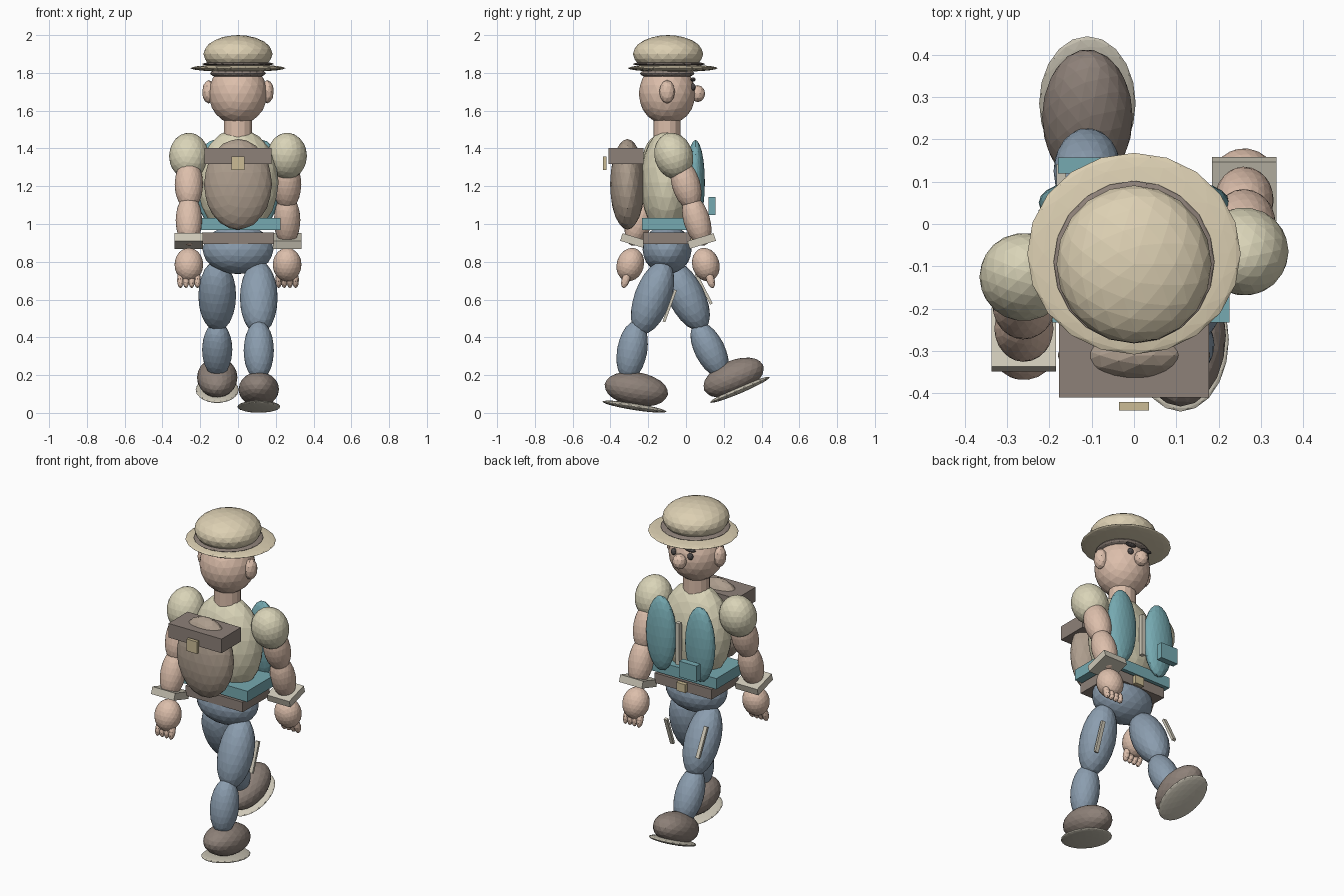
import bpy, math

if "Cube" in bpy.data.objects:
    bpy.data.objects.remove(bpy.data.objects["Cube"])

COLORS = {
    "skin": (0.72, 0.52, 0.41), "shirt": (0.70, 0.66, 0.48), "straw": (0.72, 0.63, 0.45),
    "teal": (0.18, 0.40, 0.44), "denim": (0.26, 0.34, 0.43), "brown": (0.27, 0.22, 0.19),
    "pack": (0.42, 0.34, 0.27), "pale": (0.62, 0.58, 0.48), "brass": (0.60, 0.50, 0.30),
    "dark": (0.08, 0.07, 0.07),
}
MATS = {}
for key, c in COLORS.items():
    MATS[key] = bpy.data.materials.new(key)
    MATS[key].diffuse_color = (*c, 1)


def finish(name, color, tilt, size):
    o = bpy.context.object
    o.name = name
    o.scale = size
    o.rotation_euler[0] = math.radians(tilt)
    o.data.materials.append(MATS[color])
    return o


def ball(name, color, loc, radii, tilt=0, sub=3):
    bpy.ops.mesh.primitive_ico_sphere_add(subdivisions=sub, radius=1, location=loc)
    return finish(name, color, tilt, radii)


def box(name, color, loc, size, tilt=0):
    bpy.ops.mesh.primitive_cube_add(size=1, location=loc)
    return finish(name, color, tilt, size)


def along(origin, tilt, fwd, down):
    """Point in the y-z plane offset in a limb's tilted frame."""
    a = math.radians(tilt)
    return (origin[0] + fwd * math.cos(a) + down * math.sin(a),
            origin[1] + fwd * math.sin(a) - down * math.cos(a))


# Head and face
ball("head", "skin", (0, -0.10, 1.69), (0.155, 0.15, 0.165))
ball("nose", "skin", (0, 0.062, 1.69), (0.04, 0.04, 0.045), sub=2)
for s in (-1, 1):
    ball("ear", "skin", (s * 0.155, -0.10, 1.70), (0.035, 0.042, 0.062), sub=2)
    ball("eye", "dark", (s * 0.055, 0.037, 1.725), (0.018, 0.015, 0.02), sub=2)
    ball("eyebrow", "dark", (s * 0.055, 0.038, 1.765), (0.036, 0.014, 0.011), sub=2)
bpy.ops.mesh.primitive_cylinder_add(vertices=14, radius=1, depth=1, location=(0, -0.10, 1.51))
finish("neck", "skin", 0, (0.077, 0.072, 0.10))

# Hat
ball("hair_rim", "brown", (0, -0.10, 1.797), (0.148, 0.145, 0.03))
ball("hat_brim", "straw", (0, -0.07, 1.825), (0.252, 0.238, 0.02))
ball("hat_band", "brown", (0, -0.09, 1.847), (0.19, 0.192, 0.016))
ball("hat_crown", "straw", (0, -0.095, 1.90), (0.183, 0.186, 0.10))

# Torso, vest and belts
ball("torso", "shirt", (0, -0.10, 1.22), (0.215, 0.14, 0.285))
ball("hips", "denim", (0, -0.10, 0.865), (0.188, 0.13, 0.13))
box("vest_hem", "teal", (0, -0.10, 1.0), (0.45, 0.265, 0.065))
box("belt", "brown", (0, -0.10, 0.925), (0.38, 0.255, 0.06))
box("belt_buckle", "brass", (0, 0.035, 0.925), (0.06, 0.03, 0.05))
for s in (-1, 1):
    ball("vest_panel", "teal", (s * 0.13, 0.05, 1.22), (0.095, 0.05, 0.225))
box("vest_zip", "pale", (0, 0.07, 1.20), (0.025, 0.025, 0.25))
box("vest_pocket", "teal", (-0.122, 0.138, 1.095), (0.115, 0.037, 0.095))

# Backpack
ball("pack_body", "pack", (0, -0.31, 1.21), (0.18, 0.092, 0.24))
box("pack_lid", "brown", (0, -0.318, 1.36), (0.355, 0.184, 0.085))
box("pack_buckle", "brass", (0, -0.43, 1.322), (0.07, 0.02, 0.072))

# Arms: right one swings forward, left one back
for s, tilt in ((1, 17), (-1, -17)):
    x = s * 0.26

    def place(dy, z):
        return (x, -0.095 + s * dy, z)
    ball("shoulder_sleeve", "shirt", place(0.03, 1.36), (0.105, 0.102, 0.125), tilt)
    ball("upper_arm", "skin", place(0.095, 1.21), (0.075, 0.075, 0.14), tilt)
    ball("forearm", "skin", place(0.152, 1.02), (0.07, 0.07, 0.14), tilt)
    box("cuff", "pale", place(0.178, 0.91), (0.152, 0.145, 0.042), tilt)
    ball("hand", "skin", place(0.20, 0.785), (0.076, 0.072, 0.09), tilt)
    for i in range(4):
        p = along((-0.095 + s * 0.20, 0.785), tilt, 0, 0.085)
        ball("finger", "skin", (x + (i - 1.5) * 0.03, *p), (0.018, 0.022, 0.045), tilt, 2)

# Legs: left one strides forward, right one trails
LEGS = (
    (-1, 27, (0.0, 0.62), 27, (0.125, 0.335), 23, (0.252, 0.187), (0.285, 0.122)),
    (1, -20, (-0.177, 0.61), -10, (-0.285, 0.33), -9, (-0.263, 0.125), (-0.273, 0.033)),
)
for s, t1, thigh, t2, shin, t3, boot, sole in LEGS:
    x = s * 0.11
    ball("thigh", "denim", (x, *thigh), (0.1, 0.097, 0.205), t1)
    p = along(thigh, t1, 0.10, 0.01)
    box("thigh_stripe", "pale", (s * 0.172, *p), (0.022, 0.015, 0.18), t1)
    ball("shin", "denim", (x, *shin), (0.08, 0.08, 0.16), t2)
    ball("boot", "brown", (x, *boot), (0.107, 0.17, 0.09), t3)
    ball("boot_sole", "pale", (x, *sole), (0.114, 0.172, 0.018), t3)

for m in bpy.data.materials:
    if m.users and not m.is_grease_pencil:
        m.use_nodes = True
        m.node_tree.nodes["Principled BSDF"].inputs["Base Color"].default_value = m.diffuse_color
